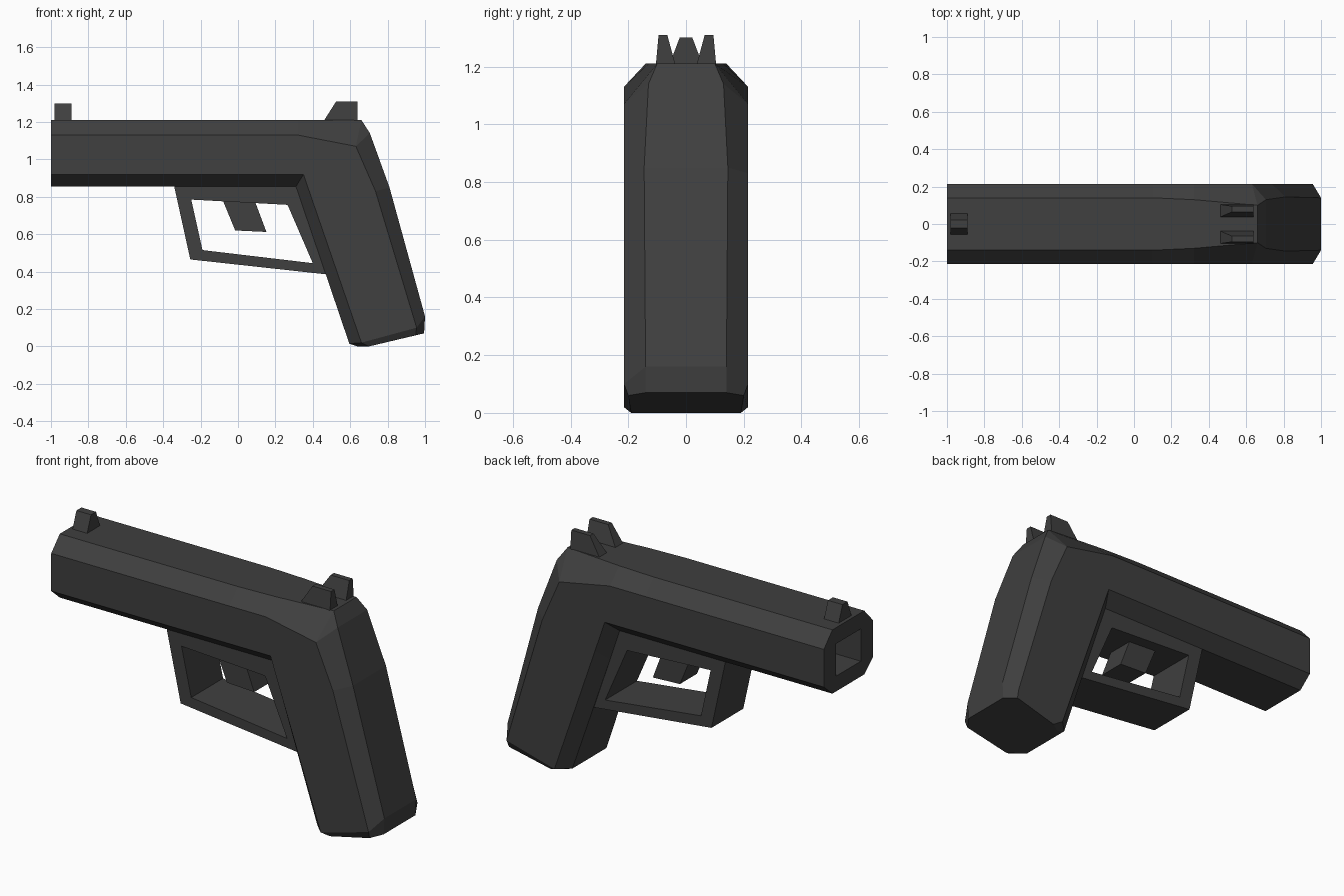
import bpy, bmesh

if "Cube" in bpy.data.objects:
    bpy.data.objects.remove(bpy.data.objects["Cube"])

dark = bpy.data.materials.new("dark_grey")
dark.diffuse_color = (0.05, 0.05, 0.05, 1)
dark.use_nodes = True
dark.node_tree.nodes["Principled BSDF"].inputs["Base Color"].default_value = dark.diffuse_color


def finish(name, bm):
    bmesh.ops.remove_doubles(bm, verts=bm.verts[:], dist=0.0005)
    bmesh.ops.recalc_face_normals(bm, faces=bm.faces[:])
    me = bpy.data.meshes.new(name)
    bm.to_mesh(me)
    bm.free()
    me.materials.append(dark)
    ob = bpy.data.objects.new(name, me)
    bpy.context.collection.objects.link(ob)
    return ob


def loft(name, rings, closed=False):
    """Skin matching rings of points; cap the ends, or join last to first."""
    bm = bmesh.new()
    vs = [[bm.verts.new(p) for p in r] for r in rings]
    n = len(vs[0])
    pairs = list(zip(vs, vs[1:])) + ([(vs[-1], vs[0])] if closed else [])
    for a, b in pairs:
        for i in range(n):
            j = (i + 1) % n
            bm.faces.new((a[i], a[j], b[j], b[i]))
    if not closed:
        bm.faces.new(vs[0])
        bm.faces.new(vs[-1])
    return finish(name, bm)


# Slide and grip: octagonal sections swept round the bend
# each row: outer (x, z, half width), outer side, inner side, inner
W = 0.215
sections = [
    [(-1, 1.21, .14), (-1, 1.13, W), (-1, .92, W), (-1, .855, .14)],
    [(.10, 1.21, .14), (.10, 1.13, W), (.10, .92, W), (.10, .855, .14)],
    [(.32, 1.21, .13), (.32, 1.13, W), (.35, .92, W), (.31, .855, .14)],
    [(.66, 1.21, .10), (.63, 1.07, W), (.35, .92, W), (.31, .855, .14)],
    [(.705, 1.14, .13), (.63, 1.07, W), (.35, .92, W), (.31, .855, .14)],
    [(.81, .85, .145), (.735, .83, W), (.41, .745, W), (.37, .678, .14)],
    [(1.0, .16, .14), (.955, .10, W), (.66, .02, W), (.595, .015, .15)],
    [(.995, .07, .14), (.95, .06, .2), (.70, 0, .19), (.64, 0, .15)],
]
rings = []
for s in sections:
    right = [(x, -h, z) for x, z, h in s]
    rings.append(right + [(x, -y, z) for x, y, z in reversed(right)])
bm_body = loft("slide_and_grip", rings)

# Rectangular bore
bpy.ops.mesh.primitive_cube_add(size=1, location=(-.9, 0, 1.03))
cutter = bpy.context.object
cutter.name = "bore_cutter"
cutter.scale = (.8, .22, .18)
cutter.hide_render = True
cutter.hide_viewport = False
cutter.display_type = 'WIRE'
mod = bm_body.modifiers.new("bore", 'BOOLEAN')
mod.operation = 'DIFFERENCE'
mod.solver = 'EXACT'
mod.object = cutter
bpy.context.view_layer.objects.active = bm_body
bpy.ops.object.modifier_apply(modifier="bore")
bpy.data.objects.remove(cutter)

# Trigger guard: four-sided frame with a slanted opening
outer = [(-.342, .86), (-.255, .465), (.475, .385), (.33, .86)]
inner = [(-.25, .785), (-.19, .515), (.40, .445), (.265, .757)]
loft("trigger_guard", [[(a[0], -.14, a[1]), (a[0], .14, a[1]),
                        (b[0], .14, b[1]), (b[0], -.14, b[1])]
                       for a, b in zip(outer, inner)], closed=True)

# Trigger
trigger = [(-.085, .79), (-.015, .62), (.152, .612), (.085, .79)]
loft("trigger", [[(x, y, z) for x, z in trigger] for y in (-.075, .075)])


# Sights: tapered blocks, section given as (y, z), base x and top x
def sight(name, y0, y1, t0, t1, top, back, front_base, front_top):
    base = 1.20
    loft(name, [[(front_base, y0, base), (front_base, y1, base),
                 (front_top, t1, top), (front_top, t0, top)],
                [(back, y0, base), (back, y1, base),
                 (back, t1, top), (back, t0, top)]])


sight("front_sight", -.06, .06, -.022, .022, 1.30, -.89, -.98, -.98)
for side, s in (("left", 1), ("right", -1)):
    sight("rear_sight_" + side, s * .035, s * .105, s * .065, s * .095,
          1.31, .64, .455, .525)
